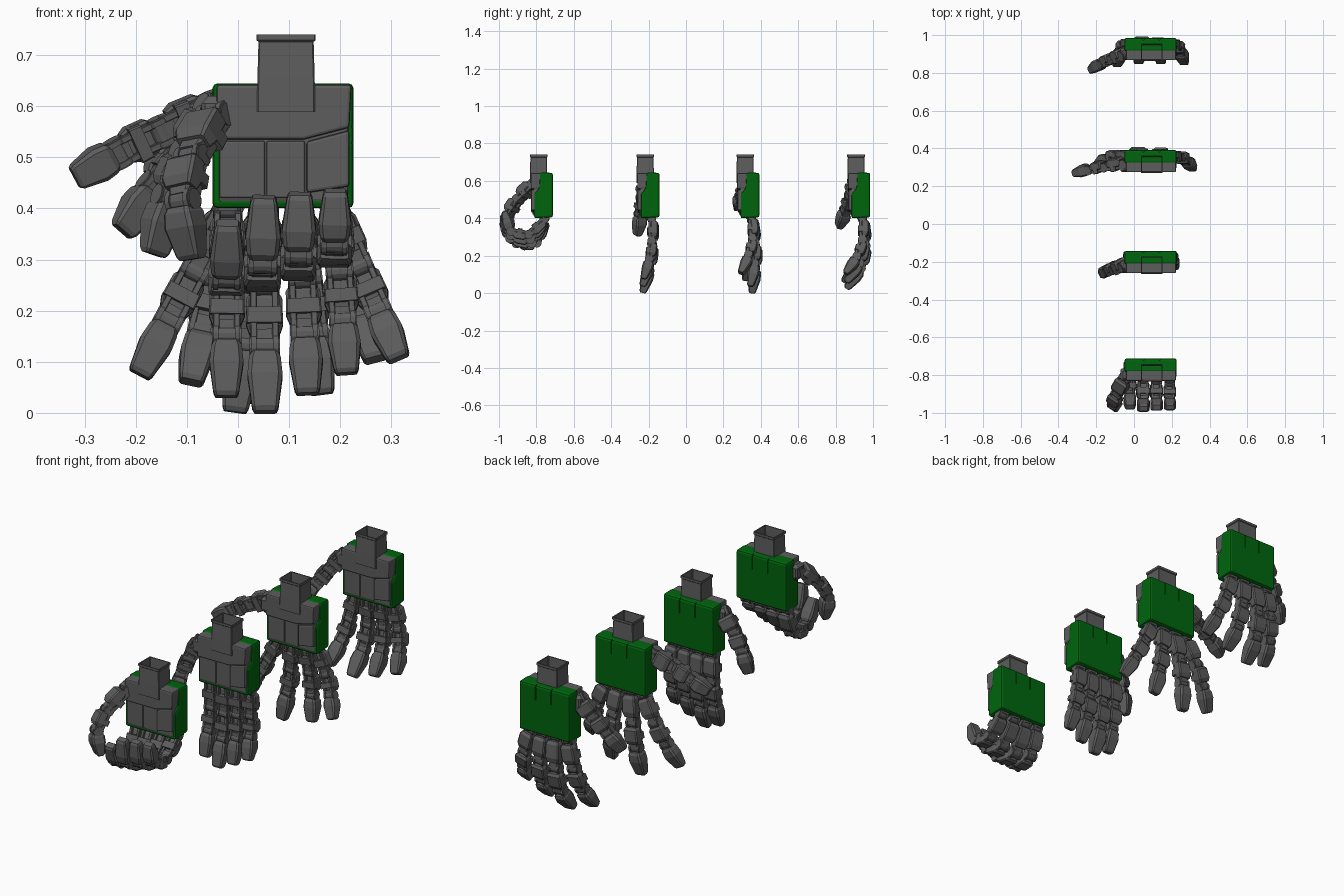
import bpy, bmesh
from math import radians, sin, cos
from mathutils import Vector, Matrix

if "Cube" in bpy.data.objects:
    bpy.data.objects.remove(bpy.data.objects["Cube"])

green = bpy.data.materials.new("green_shell")
green.diffuse_color = (0.0, 0.13, 0.004, 1)
green.use_nodes = True
green.node_tree.nodes["Principled BSDF"].inputs["Base Color"].default_value = green.diffuse_color
dark = bpy.data.materials.new("dark_grey")
dark.diffuse_color = (0.11, 0.11, 0.11, 1)
dark.use_nodes = True
dark.node_tree.nodes["Principled BSDF"].inputs["Base Color"].default_value = dark.diffuse_color


def finish(bm, name, mat=dark, bevel=0):
    bmesh.ops.recalc_face_normals(bm, faces=bm.faces)
    me = bpy.data.meshes.new(name)
    bm.to_mesh(me)
    bm.free()
    ob = bpy.data.objects.new(name, me)
    bpy.context.collection.objects.link(ob)
    me.materials.append(mat)
    if bevel:
        b = ob.modifiers.new("bevel", "BEVEL")
        b.width, b.segments, b.limit_method = bevel, 2, 'ANGLE'
    return ob


def loft(bm, M, sections, x=0, chamfer=0.25):
    """Stack of chamfered rectangles: (z, half width, half depth, y centre)."""
    rings = []
    for z, hx, hy, y in sections:
        c = min(hx, hy) * chamfer
        pts = [(hx, hy - c), (hx - c, hy), (c - hx, hy), (-hx, hy - c),
               (-hx, c - hy), (c - hx, -hy), (hx - c, -hy), (hx, c - hy)]
        rings.append([bm.verts.new(M @ Vector((x + px, y + py, z))) for px, py in pts])
    for a, b in zip(rings, rings[1:]):
        for i in range(8):
            bm.faces.new((a[i], a[(i + 1) % 8], b[(i + 1) % 8], b[i]))
    bm.faces.new(rings[0])
    bm.faces.new(rings[-1])


def prism(name, pts, axis, lo, hi, y, mat=dark, bevel=0.006):
    """Outline extruded along x (points y,z) or along y (points x,z)."""
    bm = bmesh.new()
    put = (lambda p, t: (t, p[0] + y, p[1])) if axis == 'x' else (lambda p, t: (p[0], t + y, p[1]))
    a, b = [[bm.verts.new(put(p, t)) for p in pts] for t in (lo, hi)]
    bm.faces.new(a)
    bm.faces.new(b)
    for i in range(len(pts)):
        j = (i + 1) % len(pts)
        bm.faces.new((a[i], a[j], b[j], b[i]))
    return finish(bm, name, mat, bevel)


def rect(x0, x1, z0, z1):
    return [(x0, z0), (x1, z0), (x1, z1), (x0, z1)]


def barrel(bm, M, r, length):
    bmesh.ops.create_cone(bm, cap_ends=True, segments=14, radius1=r, radius2=r, depth=length,
                          matrix=M @ Matrix.Rotation(radians(90), 4, 'Y'))


def digit(name, points, side, width, root=1):
    """Jointed finger through the points; side is its hinge axis."""
    bm = bmesh.new()
    for k, (p, q) in enumerate(zip(points, points[1:])):
        w = width * (root if k == 0 else 1)
        L = (q - p).length
        Z = (p - q).normalized()
        X = (side - Z * side.dot(Z)).normalized()
        M = Matrix((X, Z.cross(X), Z)).transposed().to_4x4()
        M.translation = p
        # hinge barrel with two cheek discs
        barrel(bm, M, w * .32, w * .9)
        for s in (-1, 1):
            barrel(bm, M @ Matrix.Translation((s * w * .33, 0, 0)), w * .38, w * .16)
        if k < 2:
            # back shell, paired rods, clamp band and hinge block
            loft(bm, M, [(-.12 * L, .42 * w, .22 * w, .2 * w), (-.22 * L, .53 * w, .32 * w, .24 * w),
                         (-.64 * L, .55 * w, .33 * w, .24 * w), (-.8 * L, .45 * w, .24 * w, .2 * w)])
            for s in (-1, 1):
                loft(bm, M, [(-.05 * L, .1 * w, .14 * w, -.14 * w), (-.95 * L, .1 * w, .14 * w, -.14 * w)], x=s * .32 * w)
            loft(bm, M, [(-.38 * L, .53 * w, .38 * w, 0), (-.64 * L, .55 * w, .38 * w, 0)], chamfer=.12)
            loft(bm, M, [(-.74 * L, .38 * w, .3 * w, .04 * w), (-.97 * L, .34 * w, .3 * w, .04 * w)])
        else:
            # tapered fingertip
            loft(bm, M, [(-.1 * L, .38 * w, .36 * w, .04 * w), (-.2 * L, .47 * w, .47 * w, .04 * w),
                         (-.45 * L, .52 * w, .48 * w, .03 * w), (-.93 * L, .39 * w, .3 * w, -.05 * w),
                         (-L, .33 * w, .2 * w, -.06 * w)])
    finish(bm, name)


def finger(name, base, scale, splay, curls):
    R = Matrix.Rotation(radians(-splay), 3, 'Y')
    pts = [Vector(base)]
    for length, c in zip((.15, .12, .135), curls):
        c = radians(c)
        pts.append(pts[-1] + R @ Vector((0, -sin(c), -cos(c))) * length * scale)
    digit(name, pts, R @ Vector((1, 0, 0)), .066 * (.6 + .4 * scale))


def palm(tag, y):
    # green back shell with two slots at the top
    shell = prism(tag + "_back_shell", [(0, .405), (0, .643), (-.07, .645), (-.074, .56), (-.1, .53), (-.1, .4)],
                  'x', -.05, .226, y, green, .01)
    slots = bmesh.new()
    for x in (.05, .135):
        bmesh.ops.create_cube(slots, size=1, matrix=Matrix.Translation((x, y, .61)) @ Matrix.Diagonal((.004, .02, .08, 1)))
    cutter = finish(slots, tag + "_slot_cutter", green)
    cutter.hide_render = True
    cutter.hide_set(True)
    cut = shell.modifiers.new("slots", "BOOLEAN")
    cut.operation, cut.object = 'DIFFERENCE', cutter
    # grey palm plates
    prism(tag + "_palm_core", rect(-.038, .216, .412, .636), 'y', -.103, -.04, y)
    prism(tag + "_palm_upper_plate", [(-.042, .535), (.13, .535), (.218, .558), (.222, .642), (-.042, .642)],
          'y', -.118, -.05, y)
    prism(tag + "_palm_panel_left", rect(-.036, .053, .42, .532), 'y', -.109, -.06, y, dark, .004)
    prism(tag + "_palm_panel_mid", rect(.056, .131, .42, .532), 'y', -.109, -.06, y, dark, .004)
    prism(tag + "_palm_panel_right", [(.134, .43), (.218, .443), (.218, .553), (.134, .531)], 'y', -.116, -.06, y)
    # hollow wrist socket
    bm = bmesh.new()
    loft(bm, Matrix.Translation((.094, y - .076, 0)),
         [(.59, .057, .047, 0), (.655, .056, .046, 0), (.726, .054, .044, 0), (.729, .058, .047, 0),
          (.74, .058, .047, 0), (.74, .053, .042, 0), (.63, .05, .039, 0)], chamfer=.06)
    finish(bm, tag + "_wrist")
    # knuckle row and thumb mount
    bm = bmesh.new()
    for x in KNUCKLES:
        loft(bm, Matrix.Translation((x, y - .045, 0)), [(.44, .026, .03, 0), (.395, .026, .026, 0)])
    loft(bm, Matrix.Translation((-.045, y - .085, 0)), [(.54, .014, .02, 0), (.56, .026, .032, 0), (.605, .026, .032, 0), (.62, .014, .02, 0)])
    finish(bm, tag + "_mounts")


KNUCKLES = (-.02, .05, .12, .19)
SCALES = (.92, 1, .91, .81)
NAMES = ("index", "middle", "ring", "little")

# pose: back y, splay per finger, curls per finger, thumb joints (y from back), thumb back direction
POSES = {
    "gripping_hand": (-.712, (-1, -1, -1, -1), ((18, 88, 148), (28, 102, 163), (35, 102, 163), (46, 100, 160)),
                      ((-.045, -.1, .58), (-.09, -.185, .5), (-.108, -.24, .415), (-.092, -.245, .3)), (-.7, -1, 0)),
    "straight_hand": (-.142, (-.5, .5, 2.5, 4), ((-2, 8, 12), (-2, 8, 14), (0, 8, 14), (0, 8, 14)),
                      ((-.05, -.08, .59), (-.1, -.095, .505), (-.135, -.105, .42), (-.167, -.115, .31)), (-.5, .9, 0)),
    "spread_hand": (.392, (-28, -8, 7, 23), ((-4, 8, 12), (-8, 0, 6), (-8, 2, 8), (-2, 12, 20)),
                    ((-.05, -.075, .595), (-.15, -.09, .55), (-.235, -.105, .508), (-.32, -.118, .46)), (0, 1, .2)),
    "relaxed_hand": (.985, (-12, -4, 4, 15), ((0, 16, 32), (-7, 12, 34), (-5, 14, 34), (0, 18, 32)),
                     ((-.05, -.09, .59), (-.11, -.11, .515), (-.165, -.135, .44), (-.228, -.165, .355)), (-.4, 1, 0)),
}

for tag, (y, splays, curls, thumb, back) in POSES.items():
    palm(tag, y)
    for n, x, s, sp, c in zip(NAMES, KNUCKLES, SCALES, splays, curls):
        finger(f"{tag}_{n}_finger", (x, y - .042, .393 + .007 * s), s, sp, c)
    pts = [Vector((px, py + y, pz)) for px, py, pz in thumb]
    digit(tag + "_thumb", pts, Vector(back).cross(pts[0] - pts[-1]).normalized(), .066, 1.1)
